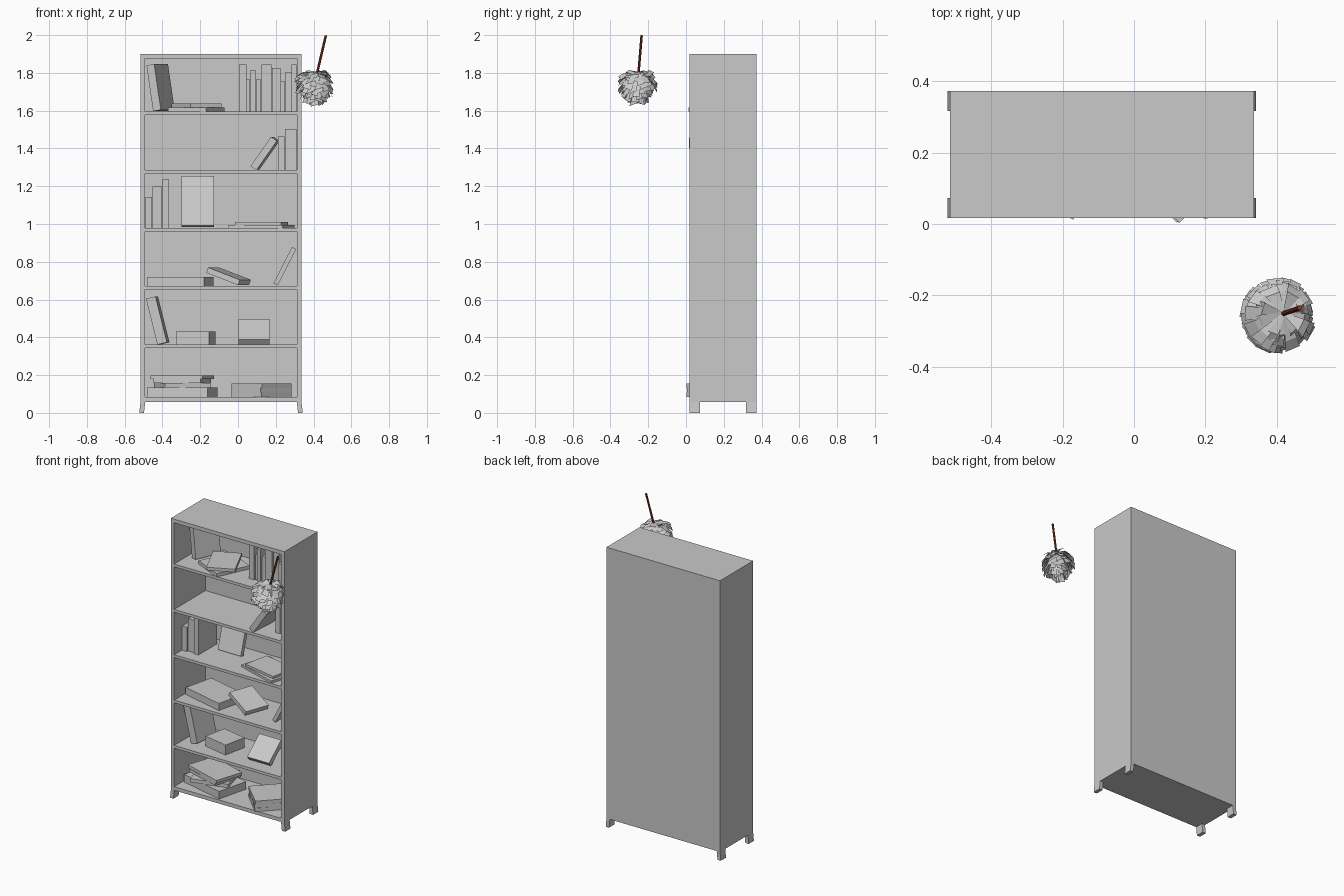
import bpy, bmesh, math, random
from mathutils import Vector, Matrix, Euler

if "Cube" in bpy.data.objects:
    bpy.data.objects.remove(bpy.data.objects["Cube"])

random.seed(4)


def material(name, rgb):
    m = bpy.data.materials.new(name)
    m.diffuse_color = (*rgb, 1)
    m.use_nodes = True
    m.node_tree.nodes["Principled BSDF"].inputs["Base Color"].default_value = m.diffuse_color
    return m


GREY = material("plain grey", (0.588, 0.588, 0.588))
RED = material("dark red wood", (0.26, 0.04, 0.02))


def finish(name, bm, mat=GREY):
    me = bpy.data.meshes.new(name)
    bm.to_mesh(me)
    bm.free()
    me.materials.append(mat)
    ob = bpy.data.objects.new(name, me)
    bpy.context.collection.objects.link(ob)


def add_box(bm, centre, size, rot=(0, 0, 0)):
    """Box with rotation in degrees."""
    r = Euler([math.radians(a) for a in rot]).to_matrix().to_4x4()
    mat = Matrix.Translation(centre) @ r @ Matrix.Diagonal((*size, 1))
    bmesh.ops.create_cube(bm, size=1, matrix=mat)


# --- Bookcase: sides, back and evenly spaced boards
W, D, T = 0.853, 0.355, 0.025
CX, CY = -0.09, 0.195
BASE, TOP, BOARD, STEP = 0.058, 1.90, 0.019, 0.308
MID_Z, H = (BASE + TOP) / 2, TOP - BASE
FLOOR = [BASE + T] + [0.363 + STEP * i for i in range(5)]

bm = bmesh.new()
for s in (-1, 1):
    add_box(bm, (CX + s * (W - T) / 2, CY, MID_Z), (T, D, H))
finish("side_panels", bm)

bm = bmesh.new()
add_box(bm, (CX, CY + D / 2 - 0.01, MID_Z), (W - 2 * T, 0.02, H))
finish("back_panel", bm)

bm = bmesh.new()
boards = [(FLOOR[0], T)] + [(f, BOARD) for f in FLOOR[1:]] + [(TOP, T)]
for top, thick in boards:
    add_box(bm, (CX, CY - 0.01, top - thick / 2), (W - 2 * T, D - 0.02, thick))
finish("shelves", bm)

# --- Feet: blocks at the corners, lower ends flared outward
bm = bmesh.new()
for sx in (-1, 1):
    for sy in (-1, 1):
        start = len(bm.verts)
        add_box(bm, (CX + sx * (W - T) / 2, CY + sy * (D - 0.056) / 2, BASE / 2), (T, 0.056, BASE))
        bm.verts.ensure_lookup_table()
        for v in bm.verts[start:]:
            if v.co.z < 0.01:
                v.co.x += sx * 0.006
finish("feet", bm)


# --- Upright books: rows of (width, height) starting at x
def upright_row(name, floor, x, y, row):
    bm = bmesh.new()
    for i, (w, h) in enumerate(row):
        add_box(bm, (x + w / 2, y + 0.012 * (i % 2), floor + h / 2), (w - 0.002, 0.2, h))
        x += w
    finish(name, bm)


upright_row("top_shelf_upright_books", FLOOR[5], 0.003, 0.21,
            [(0.042, 0.25), (0.019, 0.17), (0.03, 0.22), (0.03, 0.17), (0.055, 0.25),
             (0.046, 0.23), (0.025, 0.16), (0.033, 0.21), (0.027, 0.25)])
upright_row("fifth_shelf_upright_books", FLOOR[4], 0.211, 0.20, [(0.036, 0.175), (0.063, 0.215)])
upright_row("fourth_shelf_upright_books", FLOOR[3], -0.49, 0.20, [(0.036, 0.165), (0.052, 0.22), (0.036, 0.26)])


# --- Lying books: piles of (width, depth, thickness, yaw) around one spot
def pile(name, floor, x, y, layers):
    bm = bmesh.new()
    for w, d, t, yaw in layers:
        add_box(bm, (x, y, floor + t / 2), (w, d, t), (0, 0, yaw))
        floor += t
    finish(name, bm)


pile("top_shelf_flat_books", FLOOR[5], -0.22, 0.165, [(0.22, 0.235, 0.023, -25), (0.18, 0.24, 0.02, 25)])
pile("fourth_shelf_flat_books", FLOOR[3], 0.125, 0.165, [(0.30, 0.21, 0.016, -18), (0.25, 0.18, 0.016, -12)])
pile("third_shelf_flat_book", FLOOR[2], -0.305, 0.19, [(0.31, 0.21, 0.048, -14)])
pile("second_shelf_thick_book", FLOOR[1], -0.224, 0.18, [(0.18, 0.16, 0.068, -12)])
pile("bottom_shelf_left_pile", FLOOR[0], -0.295, 0.175,
     [(0.33, 0.22, 0.052, -14), (0.25, 0.22, 0.024, 15), (0.26, 0.2, 0.02, -16), (0.29, 0.2, 0.02, -18)])
pile("bottom_shelf_right_pile", FLOOR[0], 0.125, 0.163, [(0.225, 0.225, 0.024, yaw) for yaw in (45, 43, 46)])


# --- Leaning books: centre, size and tilt
def leaning_book(name, centre, size, rot):
    bm = bmesh.new()
    add_box(bm, centre, size, rot)
    finish(name, bm)


leaning_book("top_shelf_leaning_book", (-0.41, 0.23, 1.722), (0.045, 0.18, 0.245), (0, -9, -24))
leaning_book("fifth_shelf_leaning_book", (0.143, 0.12, 1.373), (0.038, 0.2, 0.19), (0, 35, -4))
leaning_book("fourth_shelf_facing_book", (-0.213, 0.265, 1.119), (0.173, 0.03, 0.275), (-17, 0, 0))
leaning_book("third_shelf_propped_book", (-0.05, 0.185, 0.723), (0.19, 0.17, 0.03), (0, 20, -20))
leaning_book("third_shelf_leaning_book", (0.248, 0.2, 0.777), (0.025, 0.2, 0.215), (0, 27, 0))
leaning_book("second_shelf_leaning_book", (-0.425, 0.2, 0.489), (0.052, 0.19, 0.25), (0, -14, -4))
leaning_book("second_shelf_sloping_book", (0.085, 0.17, 0.43), (0.165, 0.17, 0.035), (40, 0, 0))

# --- Duster handle: thin tilted rod
low, high = Vector((0.42, -0.251, 1.805)), Vector((0.465, -0.235, 1.998))
bm = bmesh.new()
turn = (high - low).to_track_quat("Z", "Y").to_matrix().to_4x4()
bmesh.ops.create_cone(bm, cap_ends=True, segments=8, radius1=0.007, radius2=0.007, depth=(high - low).length,
                      matrix=Matrix.Translation((low + high) / 2) @ turn)
finish("duster_handle", bm, RED)

# --- Duster feathers: bent strips fanning out from the handle's lower end
bm = bmesh.new()
centre = Vector((0.405, -0.257, 1.732))
COUNT = 120
for i in range(COUNT):
    u = -1 + 1.65 * (i + 0.5) / COUNT
    a = i * 2.39996
    r = math.sqrt(1 - u * u)
    out = Vector((math.cos(a) * r, math.sin(a) * r, u))
    tip = centre + out * random.uniform(0.085, 0.11)
    mid = low.lerp(tip, 0.6) + out * 0.015
    side = Vector((-math.sin(a), math.cos(a), random.uniform(-0.5, 0.5))).normalized()
    w = random.uniform(0.017, 0.027)
    rows = [[bm.verts.new(p + side * k) for k in (-h, h)]
            for p, h in ((low, 0.003), (mid, w * 0.8), (tip, w))]
    for p, q in zip(rows, rows[1:]):
        bm.faces.new((p[0], p[1], q[1], q[0]))
finish("duster_feathers", bm)
